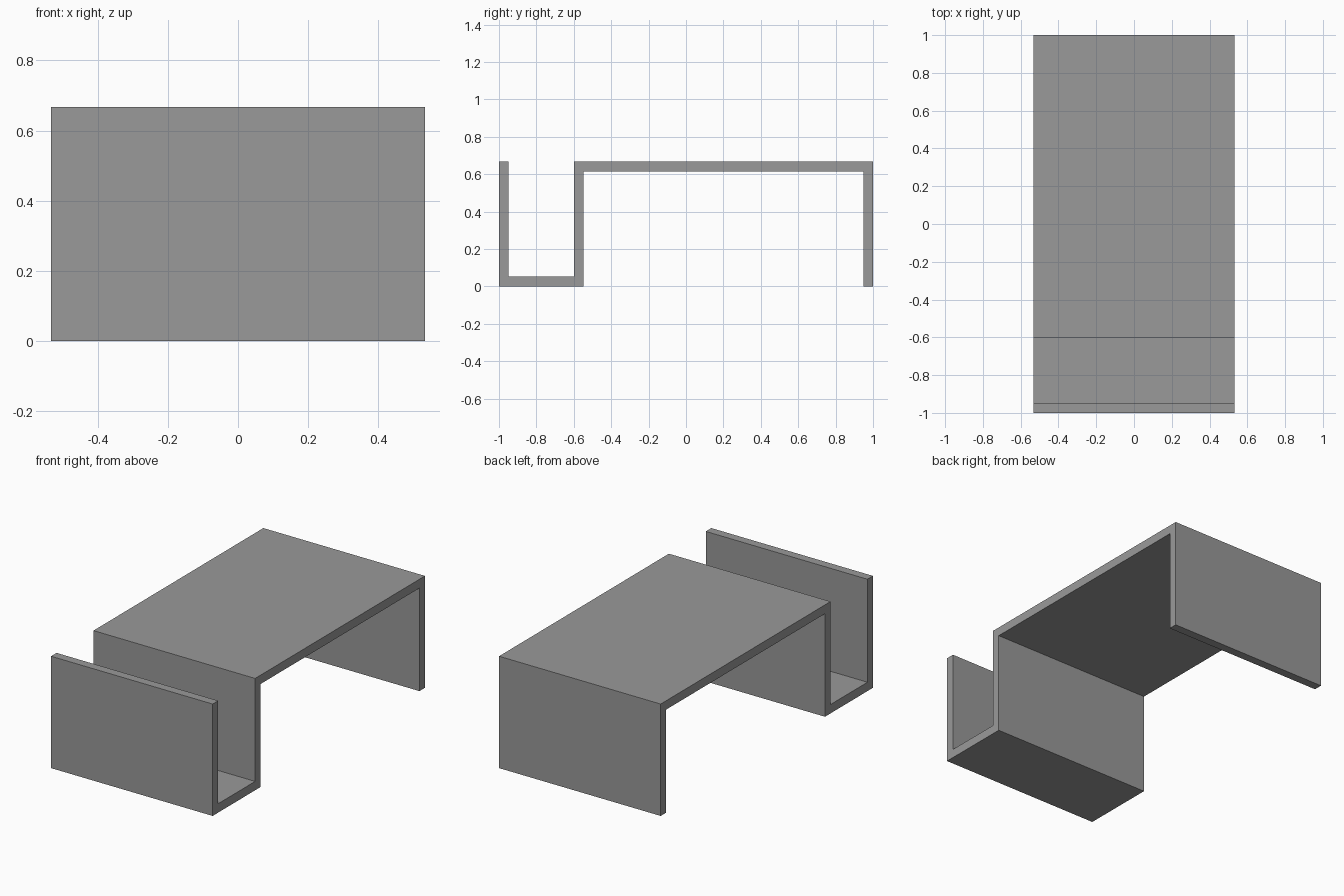
import bpy, bmesh

if "Cube" in bpy.data.objects:
    bpy.data.objects.remove(bpy.data.objects["Cube"])

HALF_WIDTH = 0.533
HEIGHT = 0.667
WALL = 0.052     # thickness of upright walls
PLATE = 0.053    # thickness of horizontal plates
STEP = -0.6      # front face of the wall between channel and table top

# Folded-sheet cross-section in (y, z): front channel, table top, back leg
profile = [
    (-1, 0), (STEP + WALL, 0), (STEP + WALL, HEIGHT - PLATE),
    (1 - WALL, HEIGHT - PLATE), (1 - WALL, 0), (1, 0),
    (1, HEIGHT), (STEP, HEIGHT), (STEP, PLATE),
    (-1 + WALL, PLATE), (-1 + WALL, HEIGHT), (-1, HEIGHT),
]

# Extrude the cross-section across the full width
bm = bmesh.new()
face = bm.faces.new([bm.verts.new((-HALF_WIDTH, y, z)) for y, z in profile])
result = bmesh.ops.extrude_face_region(bm, geom=[face])
moved = [v for v in result["geom"] if isinstance(v, bmesh.types.BMVert)]
bmesh.ops.translate(bm, verts=moved, vec=(2 * HALF_WIDTH, 0, 0))
bmesh.ops.recalc_face_normals(bm, faces=bm.faces)

mesh = bpy.data.meshes.new("folded_table")
bm.to_mesh(mesh)
bm.free()
table = bpy.data.objects.new("folded_table", mesh)
bpy.context.collection.objects.link(table)

# Dark grey surface
grey = bpy.data.materials.new("dark_grey")
grey.diffuse_color = (0.32, 0.32, 0.32, 1)
grey.use_nodes = True
grey.node_tree.nodes["Principled BSDF"].inputs["Base Color"].default_value = grey.diffuse_color
mesh.materials.append(grey)
